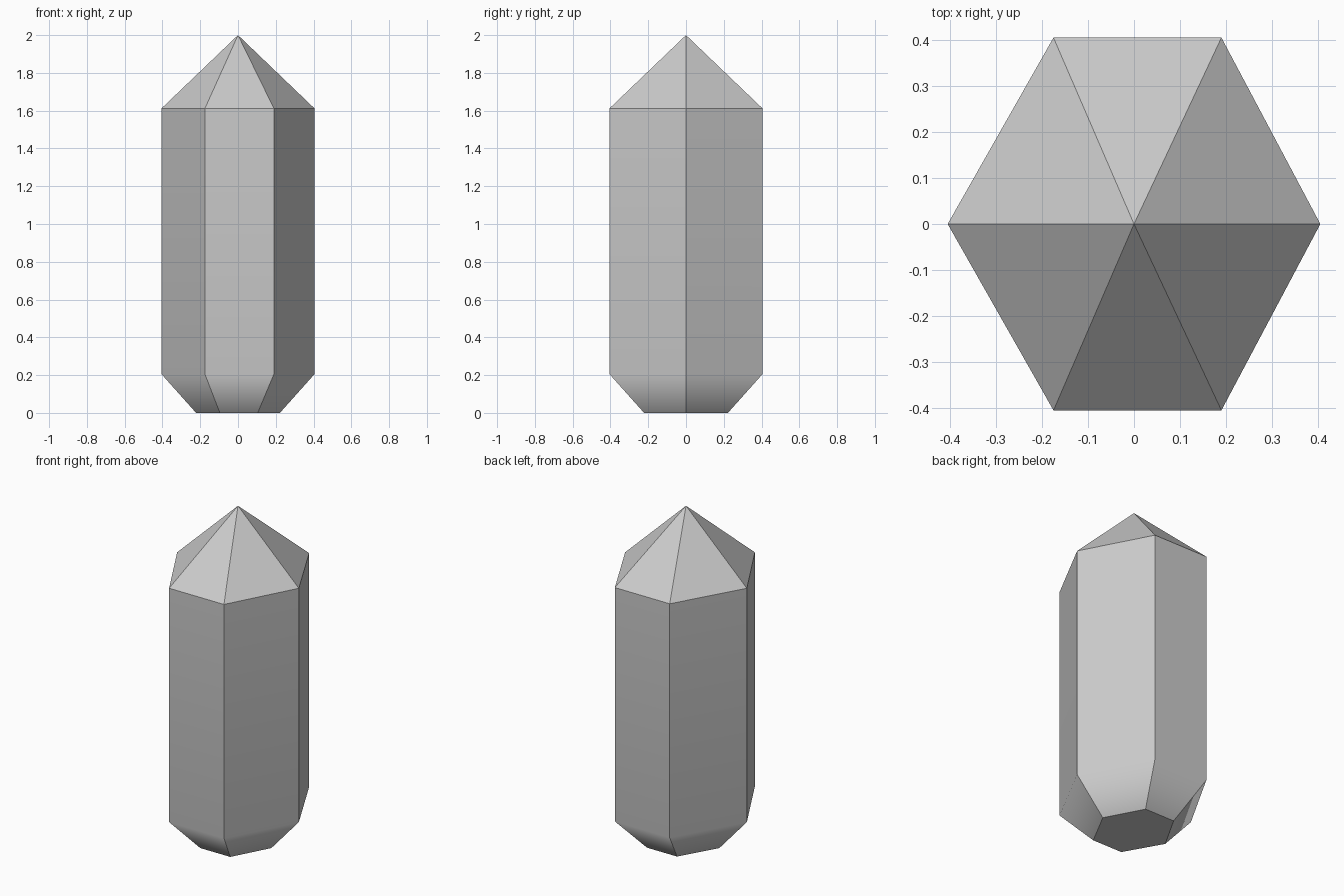
import bpy, bmesh

if "Cube" in bpy.data.objects:
    bpy.data.objects.remove(bpy.data.objects["Cube"])

# Slightly irregular hexagonal cross-section
HEX = [(0.405, 0), (0.19, 0.405), (-0.175, 0.405),
       (-0.405, 0), (-0.175, -0.405), (0.19, -0.405)]

bm = bmesh.new()


def ring(z, scale):
    return [bm.verts.new((x * scale, y * scale, z)) for x, y in HEX]


# Rings: base, shoulder above the taper, top of the shaft, then the tip
base, lower, upper = ring(0, 0.548), ring(0.205, 1), ring(1.612, 1)
tip = bm.verts.new((0, 0, 2))

bm.faces.new(base[::-1])
for i in range(6):
    j = (i + 1) % 6
    for a, b in ((base, lower), (lower, upper)):
        bm.faces.new((a[i], a[j], b[j], b[i]))
    bm.faces.new((upper[i], upper[j], tip))

# Crisp facets, with only the shaft-to-taper ring shaded softly
soft = set(lower)
for f in bm.faces:
    f.smooth = True
for e in bm.edges:
    e.smooth = all(v in soft for v in e.verts)
bmesh.ops.recalc_face_normals(bm, faces=bm.faces)

mesh = bpy.data.meshes.new("crystal")
bm.to_mesh(mesh)
bm.free()
crystal = bpy.data.objects.new("crystal", mesh)
bpy.context.collection.objects.link(crystal)

# Large shaft faces stay flat; the gradient falls on the taper
weighted = crystal.modifiers.new("weighted_normals", 'WEIGHTED_NORMAL')
weighted.keep_sharp = True
